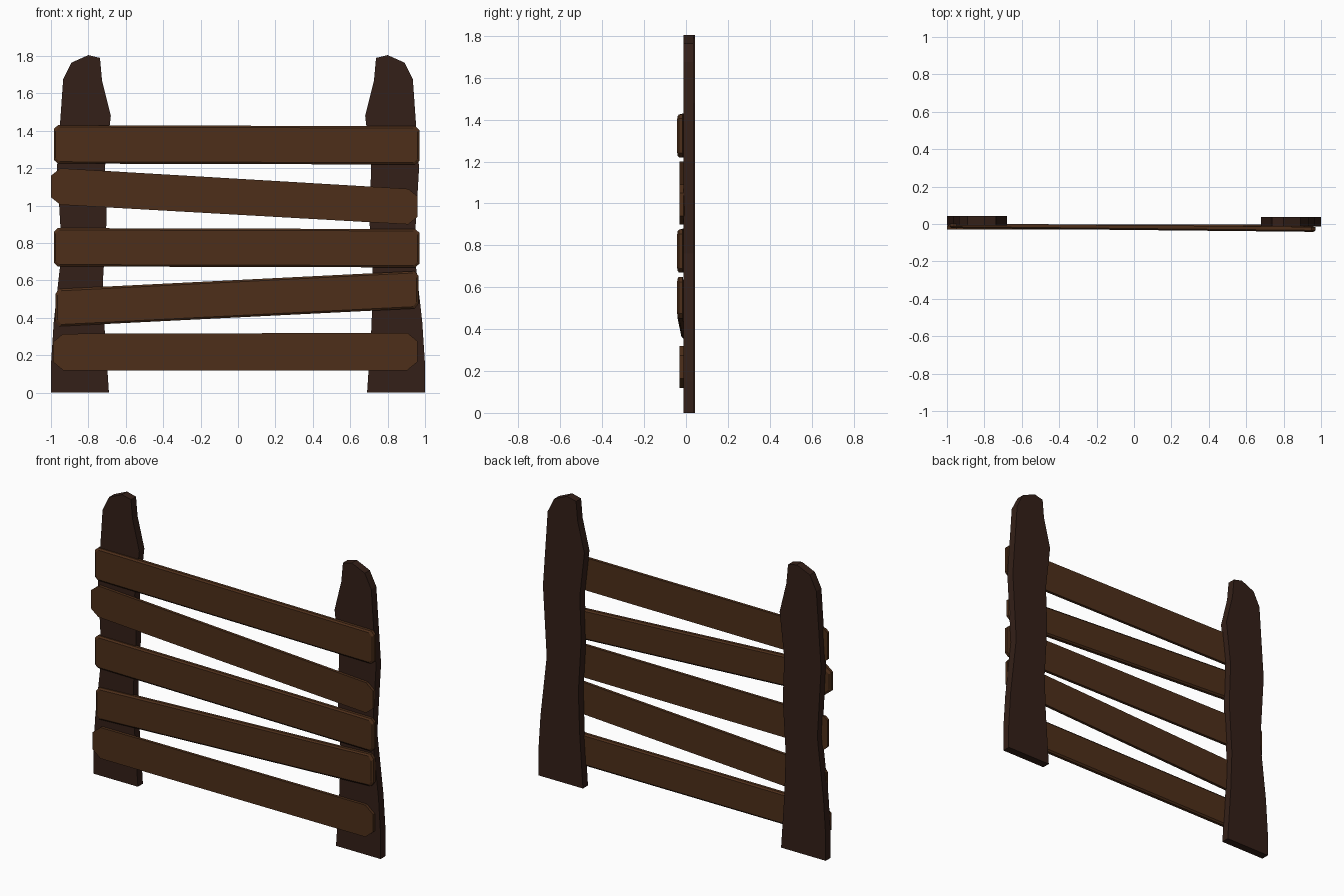
import bpy, bmesh

if "Cube" in bpy.data.objects:
    bpy.data.objects.remove(bpy.data.objects["Cube"])


def material(name, rgb):
    m = bpy.data.materials.new(name)
    m.diffuse_color = (*rgb, 1)
    m.use_nodes = True
    m.node_tree.nodes["Principled BSDF"].inputs["Base Color"].default_value = m.diffuse_color
    return m


POST = material("dark_wood", (0.034, 0.014, 0.009))
PLANK = material("brown_wood", (0.075, 0.028, 0.010))


def loft(name, rings, mat):
    """Solid from a stack of matching closed rings, capped at both ends."""
    bm = bmesh.new()
    vs = [[bm.verts.new(p) for p in ring] for ring in rings]
    n = len(rings[0])
    for a, b in zip(vs, vs[1:]):
        for i in range(n):
            j = (i + 1) % n
            bm.faces.new((a[i], a[j], b[j], b[i]))
    bm.faces.new(vs[0])
    bm.faces.new(vs[-1])
    bmesh.ops.recalc_face_normals(bm, faces=bm.faces)
    me = bpy.data.meshes.new(name)
    bm.to_mesh(me)
    bm.free()
    me.materials.append(mat)
    ob = bpy.data.objects.new(name, me)
    bpy.context.collection.objects.link(ob)
    return ob


# Posts: one wavy outline, mirrored left to right
outline = [(1.0, 0), (1.0, 0.15), (0.985, 0.38), (0.942, 0.76), (0.968, 1.2),
           (0.935, 1.675), (0.89, 1.765), (0.80, 1.805), (0.738, 1.79),
           (0.727, 1.67), (0.68, 1.48), (0.712, 1.2), (0.702, 0.93),
           (0.722, 0.6), (0.713, 0.34), (0.69, 0)]
for side, s, y0 in (("left", -1, -0.008), ("right", 1, -0.013)):
    loft("post_" + side,
         [[(s * x, y, z) for x, z in outline] for y in (y0, y0 + 0.05)], POST)


# Planks: octagonal board outline with one eased face
def plank(name, xl, xr, left, right, cx, cz, fronts, eased_front):
    def ring(inset, dy):
        pts = []
        for x, (zb, zt), d, flip in ((xl, left, 1, False), (xr, right, -1, True)):
            x += d * inset
            zb, zt = zb + inset, zt - inset
            end = [(x + d * cx, zb), (x, zb + cz), (x, zt - cz), (x + d * cx, zt)]
            pts += end[::-1] if flip else end
        out = []
        for x, z in pts:
            t = (x - xl) / (xr - xl)
            out.append((x, fronts[0] + (fronts[1] - fronts[0]) * t + dy, z))
        return out
    if eased_front:
        rings = [ring(0.01, 0), ring(0, 0.008), ring(0, 0.026)]
    else:
        rings = [ring(0, 0), ring(0, 0.018), ring(0.01, 0.026)]
    loft(name, rings, PLANK)


TILT, FLAT = (-0.022, -0.042), (-0.03, -0.03)
plank("plank_1", -0.99, 0.96, (0.12, 0.315), (0.12, 0.32), 0.055, 0.045, FLAT, False)
plank("plank_2", -0.975, 0.965, (0.355, 0.555), (0.45, 0.65), 0.02, 0.025, TILT, True)
plank("plank_3", -0.985, 0.97, (0.675, 0.88), (0.67, 0.875), 0.022, 0.02, TILT, True)
plank("plank_4", -1.0, 0.96, (1.005, 1.2), (0.9, 1.09), 0.05, 0.04, FLAT, False)
plank("plank_5", -0.985, 0.97, (1.225, 1.43), (1.22, 1.425), 0.022, 0.02, TILT, True)
